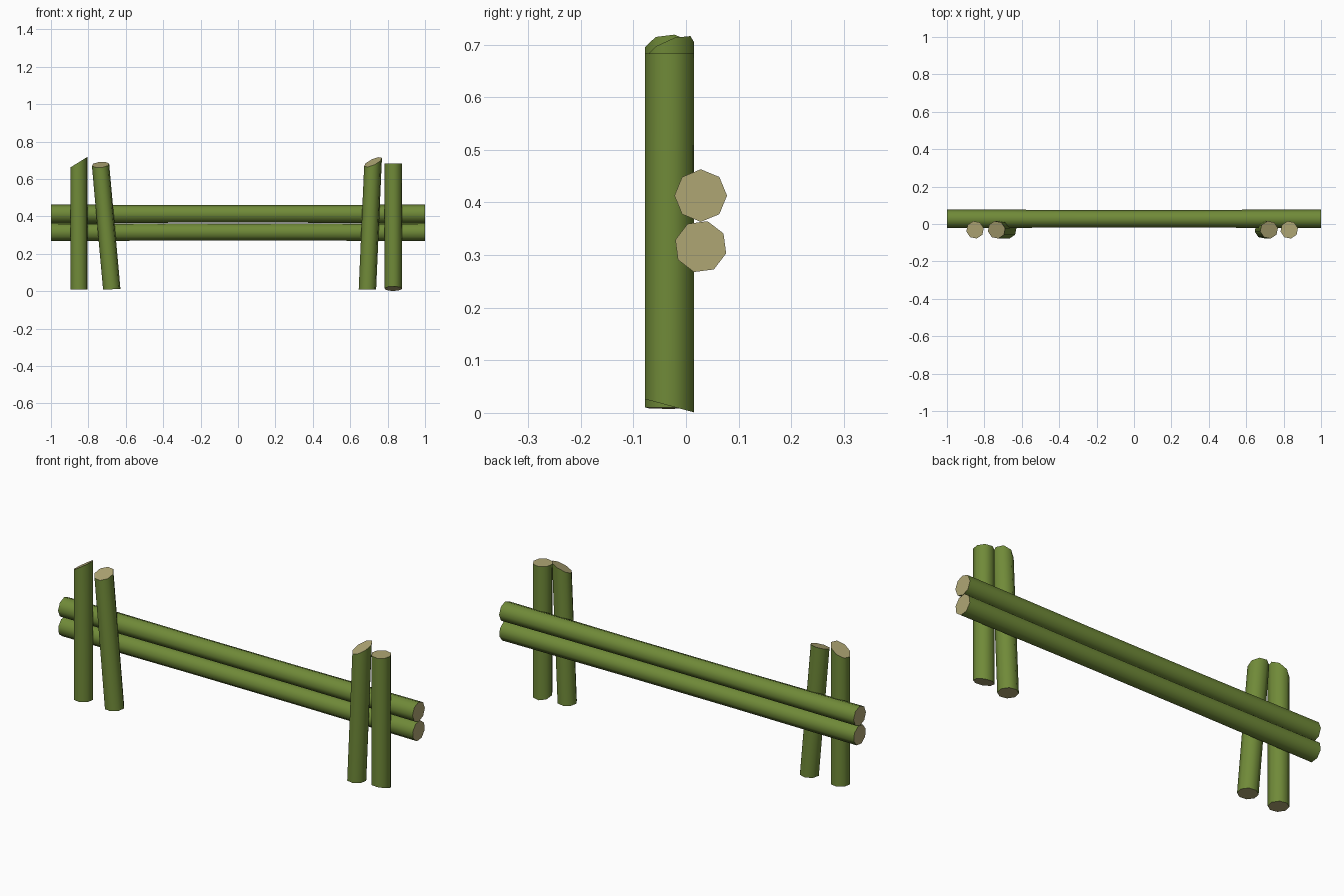
import bpy, bmesh, math

if "Cube" in bpy.data.objects:
    bpy.data.objects.remove(bpy.data.objects["Cube"])


def material(name, rgb):
    m = bpy.data.materials.new(name)
    m.diffuse_color = (*rgb, 1.0)
    m.use_nodes = True
    m.node_tree.nodes["Principled BSDF"].inputs["Base Color"].default_value = m.diffuse_color
    return m


bark = material("green bark", (0.162, 0.254, 0.040))
cut_wood = material("pale cut wood", (0.43, 0.38, 0.175))
SIDES = 8


def log(name, rings):
    """Skin rings of points into a log; end faces get the cut wood colour."""
    bm = bmesh.new()
    loops = [[bm.verts.new(p) for p in ring] for ring in rings]
    for a, b in zip(loops, loops[1:]):
        for i in range(SIDES):
            j = (i + 1) % SIDES
            bm.faces.new((a[i], a[j], b[j], b[i]))
    for end in (loops[0], loops[-1]):
        bm.faces.new(end).material_index = 1
    bmesh.ops.recalc_face_normals(bm, faces=bm.faces)
    mesh = bpy.data.meshes.new(name)
    bm.to_mesh(mesh)
    bm.free()
    mesh.materials.append(bark)
    mesh.materials.append(cut_wood)
    ob = bpy.data.objects.new(name, mesh)
    bpy.context.collection.objects.link(ob)
    bpy.ops.object.select_all(action='DESELECT')
    ob.select_set(True)
    bpy.context.view_layer.objects.active = ob
    bpy.ops.object.shade_smooth_by_angle(angle=math.radians(50))


def circle(r, phase):
    return [(r * math.cos(phase + i * math.tau / SIDES),
             r * math.sin(phase + i * math.tau / SIDES)) for i in range(SIDES)]


# Rails: slightly thinner towards the middle
def rail(name, z, phase):
    rings = []
    for x, r in ((-1, 0.05), (-0.3, 0.047), (0.3, 0.047), (1, 0.05)):
        rings.append([(x, 0.028 + c, z + s) for c, s in circle(r, math.radians(phase))])
    log(name, rings)


rail("upper_rail", 0.413, 0)
rail("lower_rail", 0.316, 30)


# Posts: leaning logs whose ends are sawn along a slope (dz/dx, dz/dy)
def post(name, x_bottom, x_top, z_bottom, z_top, top_slope=(0, 0), bottom_slope=(0, 0)):
    lean = (x_top - x_bottom) / (z_top - z_bottom)
    rings = []
    for x, z, (sx, sy) in ((x_bottom, z_bottom, bottom_slope), (x_top, z_top, top_slope)):
        ring = []
        for dx, dy in circle(0.0475, math.radians(11)):
            dz = sx * dx + sy * dy
            ring.append((x + dx + lean * dz, -0.031 + dy, z + dz))
        rings.append(ring)
    log(name, rings)


post("left_outer_post", -0.85, -0.85, 0.01, 0.69, (0.62, 0))
post("left_inner_post", -0.675, -0.735, 0.01, 0.676, (0.08, 0.32), (0.05, 0))
post("right_inner_post", 0.692, 0.722, 0.01, 0.69, (0.42, 0.38))
post("right_outer_post", 0.83, 0.83, 0.0135, 0.683, (0, 0), (0, -0.27))
